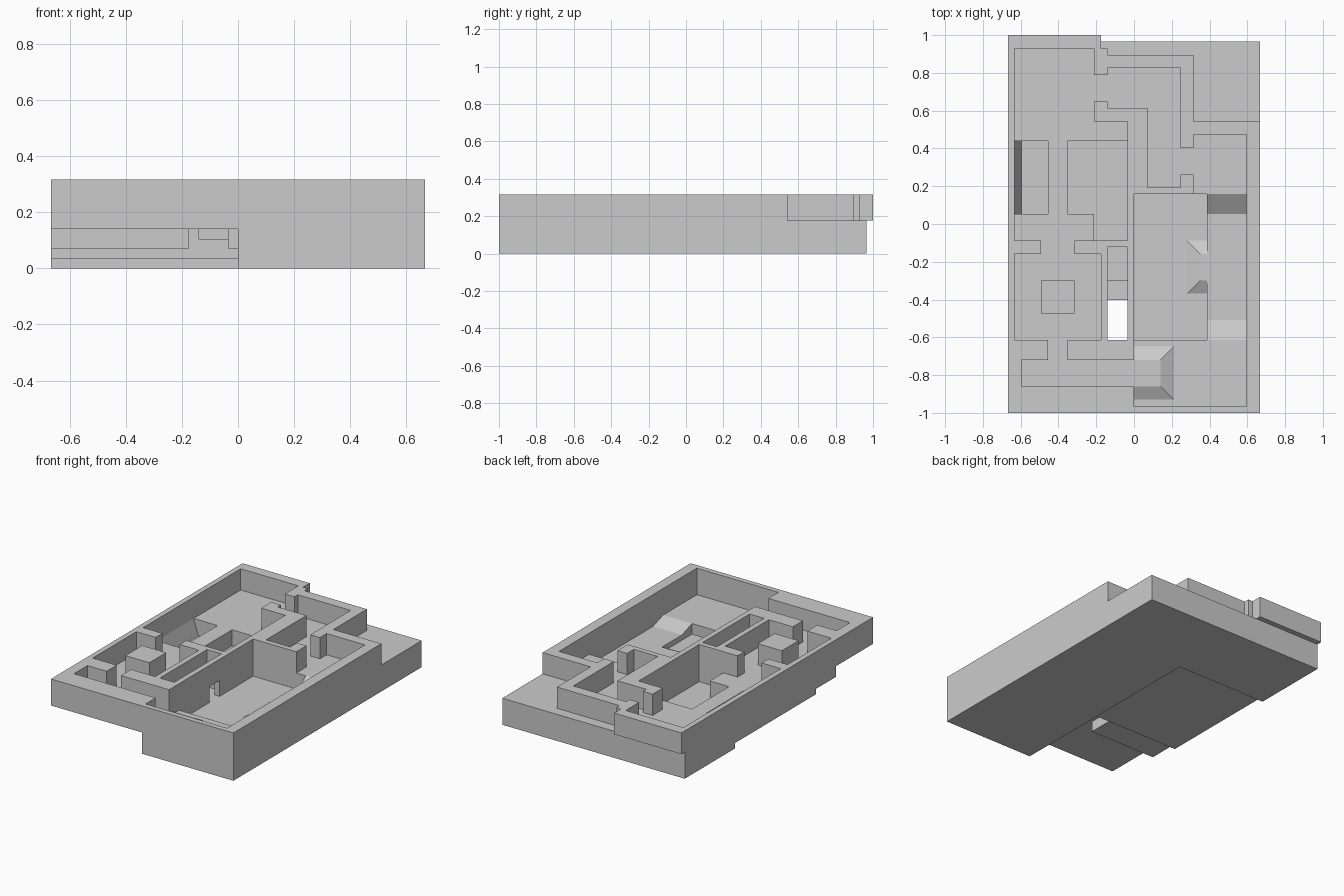
import bpy, bmesh
from mathutils import Matrix

if "Cube" in bpy.data.objects:
    bpy.data.objects.remove(bpy.data.objects["Cube"])

U = 2 / 57          # one grid cell; plan is 38 x 57 cells, 9 cells high
TOP, OVER = 9, 12   # wall top, and height that cutters reach above it


def hull_object(name, points):
    """Convex solid around a few points."""
    bm = bmesh.new()
    for p in sorted(set(points)):
        bm.verts.new(p)
    bmesh.ops.convex_hull(bm, input=bm.verts[:])
    bmesh.ops.dissolve_limit(bm, angle_limit=0.01, verts=bm.verts[:], edges=bm.edges[:])
    bmesh.ops.recalc_face_normals(bm, faces=bm.faces[:])
    mesh = bpy.data.meshes.new(name)
    bm.to_mesh(mesh)
    bm.free()
    obj = bpy.data.objects.new(name, mesh)
    bpy.context.collection.objects.link(obj)
    return obj


def rect(x0, x1, y0, y1, z):
    return [(x, y, z) for x in (x0, x1) for y in (y0, y1)]


def box(name, x0, x1, y0, y1, z0, z1):
    return hull_object(name, rect(x0, x1, y0, y1, z0) + rect(x0, x1, y0, y1, z1))


def combine(target, dims, operation):
    """Boolean a box into the target and bake the result."""
    tool = box("tool", *dims)
    tool.hide_render = True
    mod = target.modifiers.new("combine", 'BOOLEAN')
    mod.operation = operation
    mod.solver = 'EXACT'
    mod.object = tool
    bpy.context.view_layer.update()
    baked = bpy.data.meshes.new_from_object(
        target.evaluated_get(bpy.context.evaluated_depsgraph_get()))
    target.modifiers.clear()
    target.data = baked
    bpy.data.objects.remove(tool)


# solid body: deep east side, stepped underside on the west
shell = box("level_shell", 0, 19, 0, 56, 0, TOP)
for dims in [(-19, 0, 41, 56, 0, TOP), (-19, 0, 17, 41, 1, TOP),
             (-19, 0, 11, 17, 2, TOP), (-19, 0, 0, 11, 4, TOP),
             (-19, -5, 56, 57, 5, TOP)]:
    combine(shell, dims, 'UNION')

# everything open to the sky: x0, x1, y0, y1, floor height
open_areas = [
    # outdoor ledge at the back
    (9, 22, 44, 60, 5), (-4, 9, 54, 60, 5), (-5, -4, 55, 60, 5),
    # north-west room and its sunken pits
    (-18, -6, 26, 55, 5), (-6, -1, 26, 44, 5),
    (-18, -13, 30, 41, 2), (-10, -1, 30, 41, 2), (-6, -1, 26, 30, 2),
    # bent hallway with a doorway at each end
    (-6, -4, 47, 51, 5), (-4, 7, 46, 52, 5), (2, 7, 34, 46, 5), (7, 9, 36, 40, 5),
    # middle room, its doorways and the south corridor
    (-18, -5, 11, 24, 5), (-14, -9, 24, 26, 5), (-13, -10, 8, 11, 5), (-17, 0, 4, 8, 5),
    # east hall: north landing, side strip, pit, south landing
    (9, 17, 33, 42, 5), (11, 17, 11, 33, 3), (0, 11, 11, 33, 2), (0, 17, 1, 11, 4),
    # narrow shaft with an open bottom
    (-4, -1, 20, 25, 2), (-4, -1, 17, 20, 3), (-4, -1, 11, 17, -2),
]
for x0, x1, y0, y1, floor in open_areas:
    combine(shell, (x0, x1, y0, y1, floor, OVER), 'DIFFERENCE')

# notch under the shaft, and the low doorway from pit to shaft
combine(shell, (-5, -1, 11, 17, -2, 4), 'DIFFERENCE')
combine(shell, (-1, 0, 20, 23, 2, 5), 'DIFFERENCE')

# pillar in the middle room
parts = [shell, box("pillar", -14, -9, 15, 20, 5, TOP)]

# ramps: foot rectangle with height, then top rectangle with height
ramps = {
    "corridor_ramp": ((0, 6, 2, 10, 4), (0, 4, 4, 8, 5)),
    "pit_ramp": ((8, 11, 18, 26, 2), (10, 11, 20, 24, 3)),
    "north_ramp": ((11, 17, 30, 33, 3), (11, 17, 33, 33, 5)),
    "south_ramp": ((11, 17, 11, 14, 3), (11, 17, 11, 11, 4)),
    "west_pit_slope": ((-18, -17, 30, 41, 2), (-18, -18, 30, 41, 5)),
}
for name, (foot, top) in ramps.items():
    parts.append(hull_object(name, rect(*foot) + rect(*top)))

# clean up coplanar seams, then bring the cells to final size and centre
for obj in parts:
    bm = bmesh.new()
    bm.from_mesh(obj.data)
    bmesh.ops.remove_doubles(bm, verts=bm.verts[:], dist=1e-4)
    bmesh.ops.dissolve_limit(bm, angle_limit=0.01, verts=bm.verts[:], edges=bm.edges[:])
    bm.to_mesh(obj.data)
    bm.free()
    obj.data.transform(Matrix.Scale(U, 4) @ Matrix.Translation((0, -28.5, 0)))
    obj.data.update()
